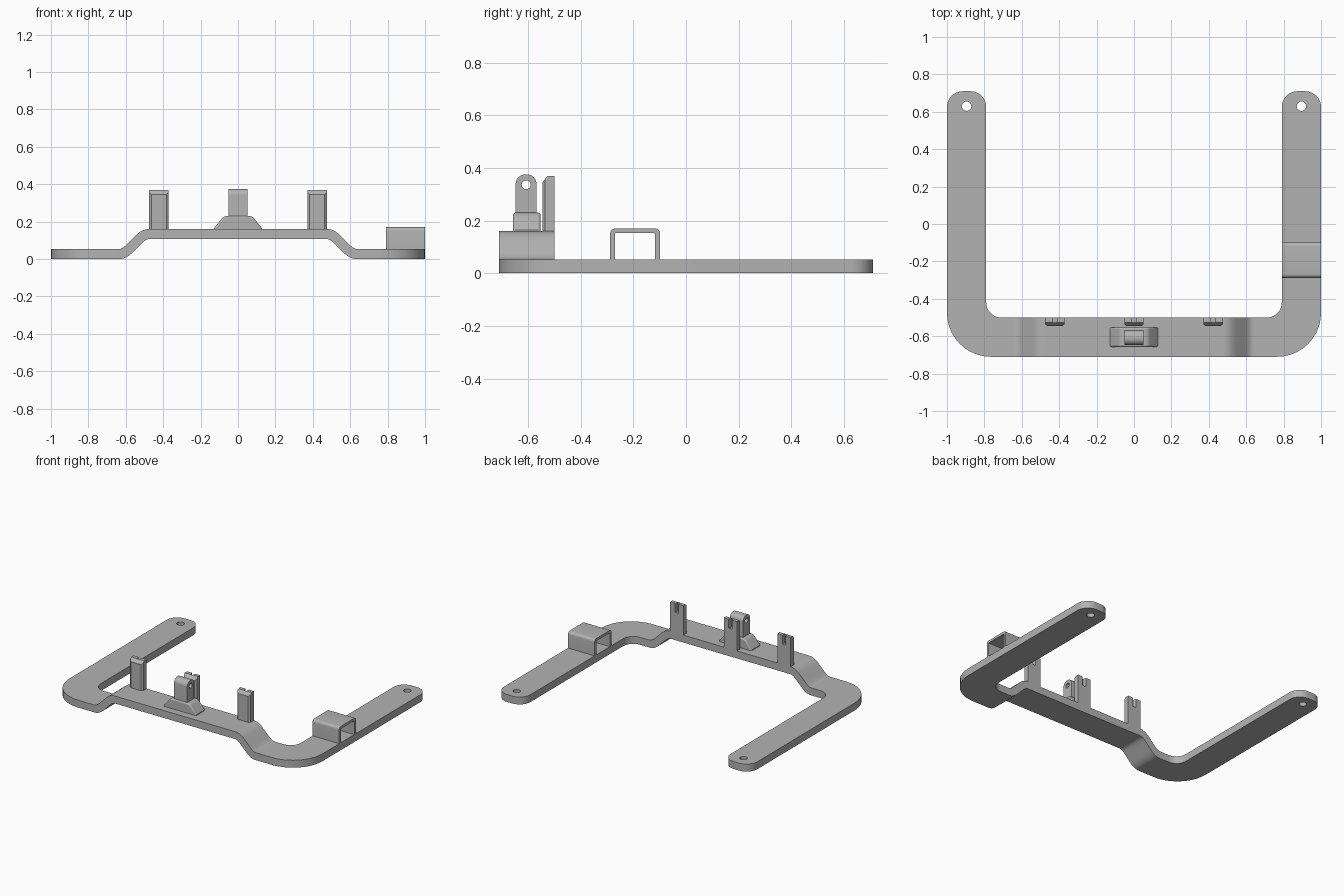
import bpy, bmesh, math
from mathutils import Vector

if "Cube" in bpy.data.objects:
    bpy.data.objects.remove(bpy.data.objects["Cube"], do_unlink=True)

grey = bpy.data.materials.new("plain grey")
grey.use_nodes = True
COLOUR = (0.45, 0.45, 0.45, 1)
grey.diffuse_color = COLOUR
grey.node_tree.nodes["Principled BSDF"].inputs["Base Color"].default_value = COLOUR

# How a flat outline (u, v) and a depth d map to x, y, z
AXES = {"x": lambda u, v, d: (d, u, v),
        "y": lambda u, v, d: (u, d, v),
        "z": lambda u, v, d: (u, v, d)}


def rounded(corners, steps=10):
    """Outline from (u, v, radius) corners, each replaced by an arc."""
    out = []
    for i, (u, v, r) in enumerate(corners):
        p = Vector((u, v))
        if r == 0:
            out.append(p)
            continue
        a = (Vector(corners[i - 1][:2]) - p).normalized()
        b = (Vector(corners[(i + 1) % len(corners)][:2]) - p).normalized()
        half = a.angle(b) / 2
        centre = p + (a + b).normalized() * r / math.sin(half)
        start = p + a * r / math.tan(half) - centre
        end = p + b * r / math.tan(half) - centre
        sweep = start.angle(end)
        for k in range(steps + 1):
            t = k / steps
            out.append(centre + (start * math.sin((1 - t) * sweep)
                                 + end * math.sin(t * sweep)) / math.sin(sweep))
    return out


def prism_mesh(outline, axis, lo, hi):
    bm = bmesh.new()
    place = AXES[axis]
    face = bm.faces.new([bm.verts.new(place(u, v, lo)) for u, v in outline])
    side = bmesh.ops.extrude_face_region(bm, geom=[face])["geom"]
    bmesh.ops.translate(bm, vec=place(0, 0, hi - lo),
                        verts=[g for g in side if isinstance(g, bmesh.types.BMVert)])
    bmesh.ops.recalc_face_normals(bm, faces=bm.faces)
    return bm


def finish(name, bm):
    mesh = bpy.data.meshes.new(name)
    bm.to_mesh(mesh)
    bm.free()
    mesh.materials.append(grey)
    ob = bpy.data.objects.new(name, mesh)
    bpy.context.collection.objects.link(ob)
    return ob


def activate(ob):
    bpy.ops.object.select_all(action='DESELECT')
    ob.select_set(True)
    bpy.context.view_layer.objects.active = ob


def cut(ob, bm):
    """Subtract a shape from an object."""
    tool = finish("cutter", bm)
    tool.hide_render = True
    mod = ob.modifiers.new("cut", 'BOOLEAN')
    mod.operation, mod.solver, mod.object = 'DIFFERENCE', 'EXACT', tool
    activate(ob)
    bpy.ops.object.modifier_apply(modifier=mod.name)
    bpy.data.objects.remove(tool, do_unlink=True)


def smooth(ob):
    activate(ob)
    bpy.ops.object.shade_smooth_by_angle(angle=math.radians(30))


def circle(u, v, r, n=32):
    return [(u + r * math.cos(math.tau * k / n), v + r * math.sin(math.tau * k / n))
            for k in range(n)]


# U-shaped frame: flat plan outline, then the middle is lifted into a bridge
THICK, RISE = 0.053, 0.107
half_plan = [(1, -0.71, 0.235), (1, 0.71, 0.085), (0.79, 0.71, 0.085), (0.79, -0.5, 0.08)]
plan = half_plan + [(-x, y, r) for x, y, r in reversed(half_plan)]
bm = prism_mesh(rounded(plan), "z", 0, THICK)
for side in (-1, 1):
    for k in range(25):
        bmesh.ops.bisect_plane(bm, geom=bm.verts[:] + bm.edges[:] + bm.faces[:],
                               plane_co=(side * (0.45 + k * 0.2 / 24), 0, 0),
                               plane_no=(1, 0, 0))


def ramp(u, w):
    """Zero, then a 45 degree slope, blended over a half width w."""
    return 0 if u < -w else u if u > w else (u + w) ** 2 / (4 * w)


for v in bm.verts:
    x = abs(v.co.x)
    if v.co.z > THICK / 2:
        v.co.z += ramp(0.62 - x, 0.02) - ramp(0.62 - RISE - x, 0.035)
    else:
        v.co.z += ramp(0.598 - x, 0.035) - ramp(0.598 - RISE - x, 0.02)
frame = finish("frame", bm)
for side in (-1, 1):
    cut(frame, prism_mesh(circle(side * 0.895, 0.63, 0.025), "z", -0.1, 0.2))
smooth(frame)

# Open loop on the left arm
loop = rounded([(-0.288, 0.05, 0), (-0.288, 0.17, 0.02), (-0.098, 0.17, 0.02), (-0.098, 0.05, 0),
                (-0.118, 0.05, 0), (-0.118, 0.152, 0.004), (-0.27, 0.152, 0.004), (-0.27, 0.05, 0)], 6)
smooth(finish("arm_loop", prism_mesh(loop, "x", 0.79, 1.0)))

# Pivot base with sloping ends
DECK = THICK + RISE
base = rounded([(-0.128, DECK - 0.02, 0), (-0.128, DECK + 0.005, 0), (-0.075, 0.23, 0.04),
                (0.075, 0.23, 0.04), (0.128, DECK + 0.005, 0), (0.128, DECK - 0.02, 0)], 6)
pivot_base = finish("pivot_base", prism_mesh(base, "y", -0.657, -0.553))
bevel = pivot_base.modifiers.new("soft edges", 'BEVEL')
bevel.width, bevel.segments, bevel.angle_limit = 0.008, 3, math.radians(50)
smooth(pivot_base)

# Pivot lug with a cross hole
lug = rounded([(-0.647, 0.2, 0), (-0.647, 0.375, 0.035), (-0.568, 0.375, 0.035), (-0.568, 0.2, 0)])
pivot_lug = finish("pivot_lug", prism_mesh(lug, "x", -0.052, 0.052))
cut(pivot_lug, prism_mesh(circle(-0.607, 0.336, 0.017), "x", -0.2, 0.2))
smooth(pivot_lug)

# Three slotted posts along the back edge of the bridge
for name, x in (("right_post", -0.423), ("middle_post", 0), ("left_post", 0.423)):
    w, back, front = 0.052, -0.5, -0.546
    outline = [(x - w, back), (x + w, back), (x + w, front + 0.01), (x + w - 0.012, front),
               (x - w + 0.012, front), (x - w, front + 0.01)]
    bm = prism_mesh(outline, "z", DECK - 0.01, 0.369)
    # Sloped front top edge
    bmesh.ops.bisect_plane(bm, geom=bm.verts[:] + bm.edges[:] + bm.faces[:],
                           plane_co=(0, front, 0.345), plane_no=(0, -0.77, 0.64),
                           clear_outer=True)
    bmesh.ops.holes_fill(bm, edges=[e for e in bm.edges if e.is_boundary])
    bmesh.ops.recalc_face_normals(bm, faces=bm.faces)
    post = finish(name, bm)
    slot = [(x - 0.015, -0.49), (x + 0.015, -0.49), (x + 0.009, -0.526), (x - 0.009, -0.526)]
    cut(post, prism_mesh(slot, "z", 0.305, 0.45))
